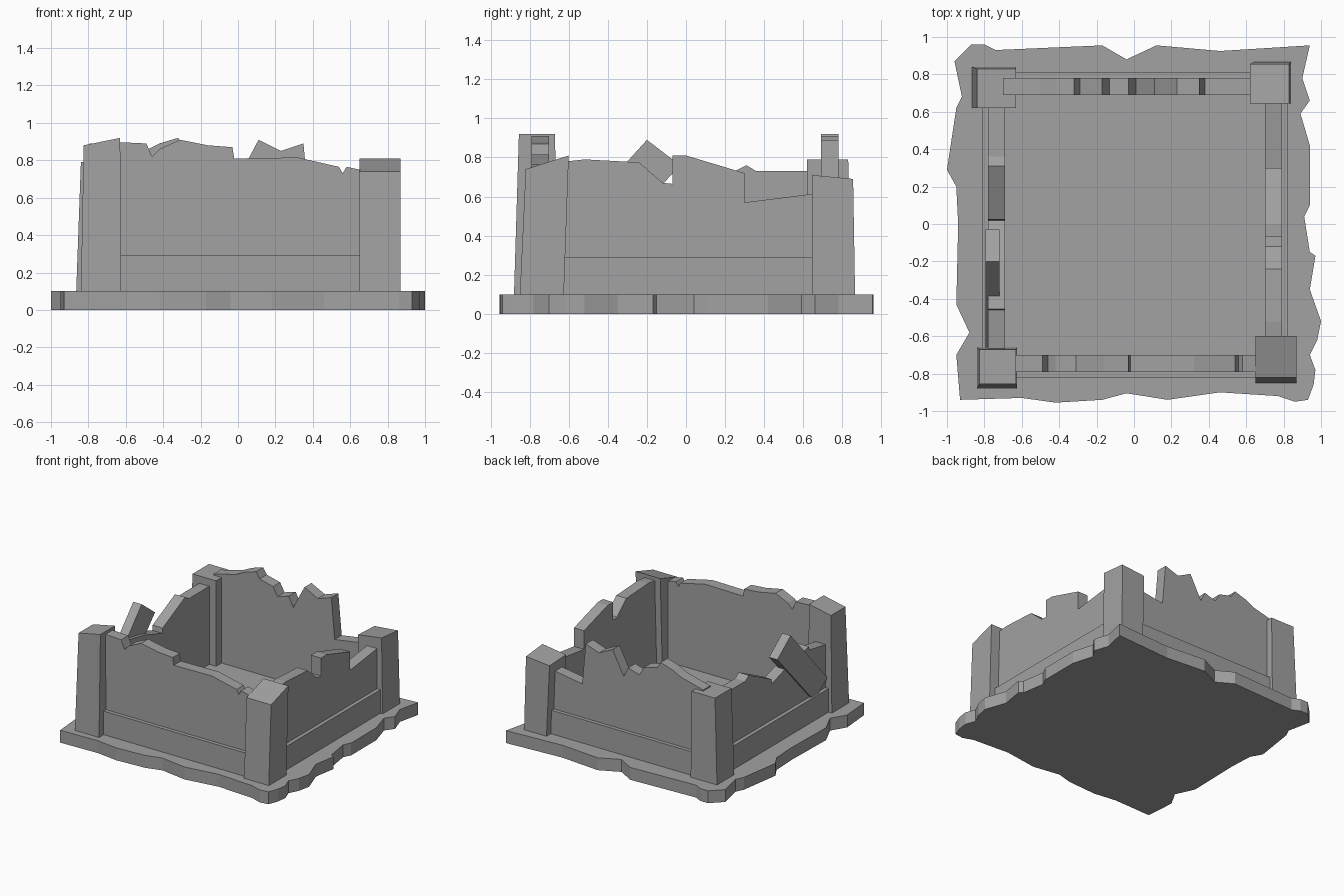
import bpy
import bmesh
from mathutils import Vector

default_cube = bpy.data.objects.get("Cube")
if default_cube:
    bpy.data.objects.remove(default_cube, do_unlink=True)

# One stone colour for the whole ruin
stone = bpy.data.materials.new("grey_stone")
stone.use_nodes = True
stone_colour = (0.36, 0.36, 0.36, 1)
stone.diffuse_color = stone_colour
stone.node_tree.nodes["Principled BSDF"].inputs["Base Color"].default_value = stone_colour


def finish(name, bm):
    """Turn a bmesh into a flat shaded stone object."""
    bmesh.ops.recalc_face_normals(bm, faces=bm.faces)
    mesh = bpy.data.meshes.new(name)
    bm.to_mesh(mesh)
    bm.free()
    mesh.materials.append(stone)
    obj = bpy.data.objects.new(name, mesh)
    bpy.context.collection.objects.link(obj)
    return obj


def extrude(name, points, offset):
    """Extrude a closed outline along an offset vector."""
    bm = bmesh.new()
    face = bm.faces.new([bm.verts.new(p) for p in points])
    result = bmesh.ops.extrude_face_region(bm, geom=[face], use_keep_orig=True)
    moved = [v for v in result["geom"] if isinstance(v, bmesh.types.BMVert)]
    bmesh.ops.translate(bm, verts=moved, vec=Vector(offset))
    return finish(name, bm)


def along_x(u, depth, z):
    return (u, depth, z)


def along_y(u, depth, z):
    return (depth, u, z)


def wall(name, place, inner, outer, skirt, crest):
    """Broken wall with a ragged crest and a thicker skirt at its foot."""
    start, end = crest[0][0], crest[-1][0]
    outline = [(start, FLOOR)] + crest + [(end, FLOOR)]
    extrude(name, [place(u, inner, z) for u, z in outline],
            place(0, outer - inner, 0))
    foot = [(start, FLOOR), (start, LEDGE), (end, LEDGE), (end, FLOOR)]
    extrude(name + "_skirt", [place(u, inner, z) for u, z in foot],
            place(0, skirt - inner, 0))


def post(name, bottom, top, heights):
    """Tapered corner post; heights follow the top corners around."""
    bm = bmesh.new()
    rings = []
    for (x0, x1, y0, y1), levels in ((bottom, [FLOOR] * 4), (top, heights)):
        corners = [(x0, y0), (x1, y0), (x1, y1), (x0, y1)]
        rings.append([bm.verts.new((x, y, z))
                      for (x, y), z in zip(corners, levels)])
    low, high = rings
    bm.faces.new(low)
    bm.faces.new(high)
    for i in range(len(low)):
        j = (i + 1) % len(low)
        bm.faces.new((low[i], low[j], high[j], high[i]))
    finish(name, bm)


FLOOR = 0.1
LEDGE = 0.29

# Ground slab with a chipped outline, side by side from the back left corner
back_edge = [(-.87, .96), (-.8, .96), (-.74, .93), (-.17, .955), (-.04, .88),
             (.12, .955), (.46, .925), (.94, .955)]
right_edge = [(.9, .78), (.94, .66), (.89, .59), (.94, .42), (.94, .1),
              (.91, .04), (.94, -.15), (.97, -.17), (.94, -.35), (1, -.52),
              (.98, -.62), (.94, -.7), (.97, -.78), (.96, -.86)]
front_edge = [(.93, -.94), (.86, -.95), (.77, -.92), (.46, -.9), (.18, -.94),
              (-.04, -.905), (-.17, -.94), (-.42, -.955), (-.6, -.93),
              (-.93, -.94)]
left_edge = [(-.95, -.7), (-.88, -.58), (-.95, -.43), (-.94, 0), (-.95, .2),
             (-1, .29), (-.95, .62), (-.92, .68), (-.96, .87)]
slab_outline = back_edge + right_edge + front_edge + left_edge
extrude("ground_slab", [(x, y, 0) for x, y in slab_outline], (0, 0, FLOOR))

# Four ragged walls
wall("front_wall", along_x, -.7, -.79, -.82,
     [(-.7, .9), (-.49, .89), (-.46, .82), (-.42, .86), (-.31, .91),
      (-.16, .88), (-.03, .87), (-.02, .81), (.32, .815), (.54, .765),
      (.56, .73), (.58, .765), (.7, .74)])
wall("back_wall", along_x, .69, .78, .81,
     [(-.7, .8), (-.5, .85), (-.42, .89), (-.32, .92), (-.29, .87),
      (-.17, .84), (-.13, .77), (-.03, .8), (.01, .72), (.11, .91),
      (.23, .85), (.35, .89), (.38, .56), (.7, .61)])
wall("right_wall", along_y, .7, .79, .82,
     [(-.7, .77), (-.52, .79), (-.24, .775), (-.12, .67), (-.07, .665),
      (-.07, .81), (0, .81), (.3, .72), (.3, .57), (.7, .62)])
wall("left_wall", along_y, -.69, -.78, -.81,
     [(-.7, .63), (-.46, .67), (-.455, .7), (-.2, .65), (.02, .58),
      (.025, .62), (.31, .76), (.36, .73), (.7, .73)])

# Corner posts
post("front_left_side_post", (-.84, -.625, -.88, -.66),
     (-.825, -.63, -.855, -.67), [.88, .92, .92, .88])
post("front_right_side_post", (.65, .87, -.85, -.625),
     (.65, .87, -.82, -.6), [.74, .74, .81, .81])
post("back_left_side_post", (-.865, -.63, .62, .84),
     (-.84, -.63, .62, .83), [.79] * 4)
post("back_right_side_post", (.64, .84, .645, .865),
     (.62, .83, .645, .855), [.68, .71, .69, .67])

# Fallen plank leaning in the left wall
extrude("fallen_plank",
        [(-.795, y, z) for y, z in
         ((-.2, .89), (-.03, .76), (-.5, .25), (-.67, .37))],
        (.075, 0, 0))
